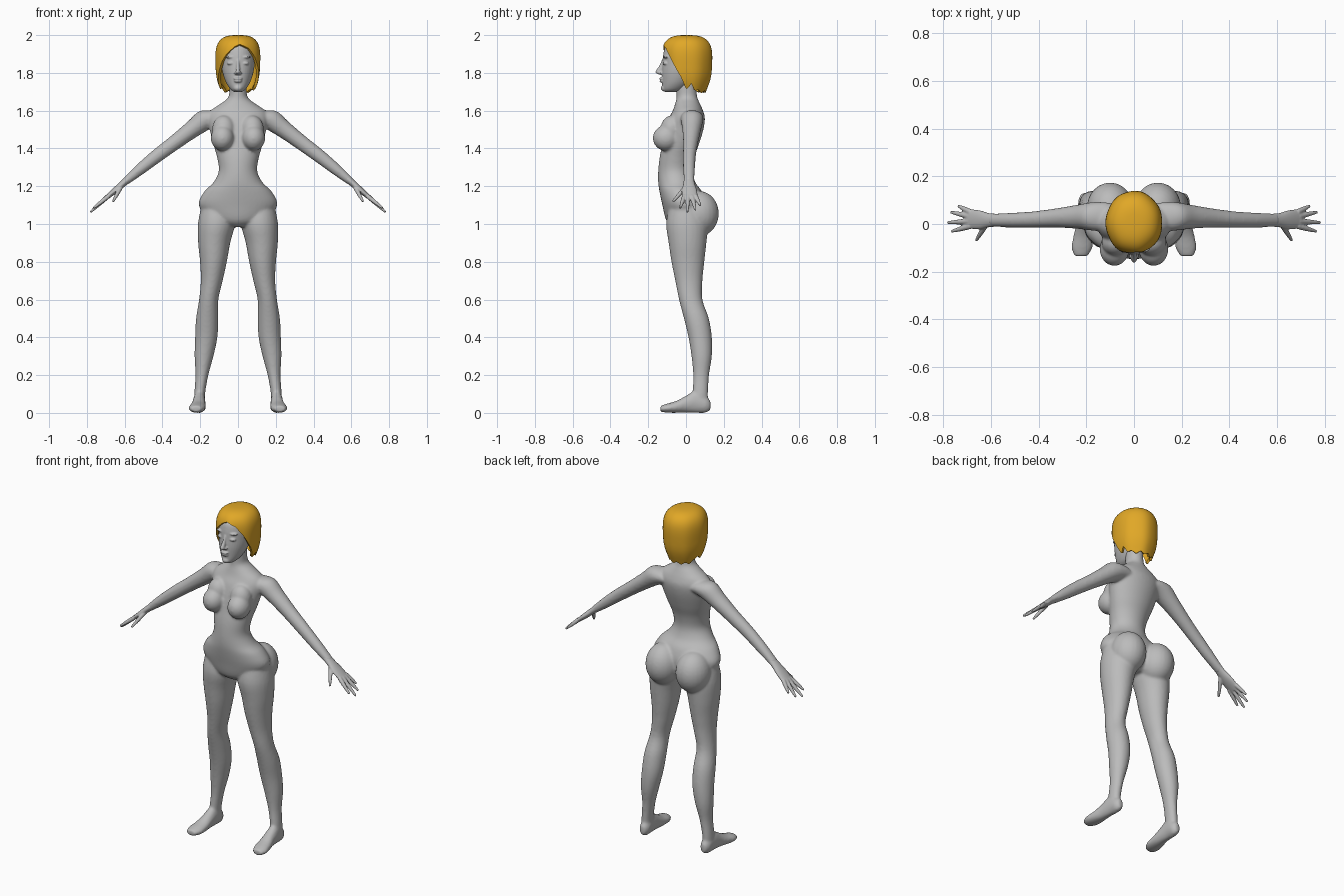
import bpy, bmesh, math
from mathutils import Vector, Matrix

X, Y, Z = Vector((1, 0, 0)), Vector((0, 1, 0)), Vector((0, 0, 1))


def material(name, rgb):
    m = bpy.data.materials.new(name)
    m.diffuse_color = (*rgb, 1)
    return m


SKIN = material("grey", (0.5, 0.5, 0.5))
HAIR = material("golden_yellow", (0.75, 0.39, 0.02))


def spline(rows, steps=4):
    """Smooth curve through rows of numbers (Catmull-Rom)."""
    out = []
    for i in range(len(rows) - 1):
        p = [rows[max(0, min(len(rows) - 1, i + k))] for k in (-1, 0, 1, 2)]
        for s in range(steps):
            t = s / steps
            out.append([0.5 * (2 * b + (c - a) * t + (2 * a - 5 * b + 4 * c - d) * t * t
                               + (3 * b - a - 3 * c + d) * t ** 3) for a, b, c, d in zip(*p)])
    return out + [list(rows[-1])]


def loft(bm, rows, u, v, sides=28):
    """Closed skin over ellipses (x, y, z, radius_u, radius_v)."""
    rings = []
    for x, y, z, ru, rv in spline(rows):
        rings.append([bm.verts.new(Vector((x, y, z)) + u * ru * math.cos(a) + v * rv * math.sin(a))
                      for a in (2 * math.pi * i / sides for i in range(sides))])
    for r, q in zip(rings, rings[1:]):
        for i in range(sides):
            j = (i + 1) % sides
            bm.faces.new((r[i], r[j], q[j], q[i]))
    bm.faces.new(rings[0][::-1])
    bm.faces.new(rings[-1])


def ball(bm, c, r):
    bmesh.ops.create_uvsphere(bm, u_segments=24, v_segments=16, radius=1,
                              matrix=Matrix.Translation(c) @ Matrix.Diagonal((*r, 1)))


def upright(rows):
    """Turn (z, half_width, front_y, back_y) into loft rows."""
    return [(0, (f + b) / 2, z, w, (b - f) / 2) for z, w, f, b in rows]


def flip(rows, s):
    return [(s * r[0], *r[1:]) for r in rows]


def finish(name, bm, mat, voxel=0, smooth=0):
    bmesh.ops.recalc_face_normals(bm, faces=bm.faces)
    me = bpy.data.meshes.new(name)
    bm.to_mesh(me)
    bm.free()
    me.materials.append(mat)
    ob = bpy.data.objects.new(name, me)
    bpy.context.collection.objects.link(ob)
    bpy.ops.object.select_all(action='DESELECT')
    ob.select_set(True)
    bpy.context.view_layer.objects.active = ob
    if voxel:
        # fuse the overlapping volumes into one smooth skin
        m = ob.modifiers.new("fuse", 'REMESH')
        m.mode, m.voxel_size = 'VOXEL', voxel
        m = ob.modifiers.new("relax", 'SMOOTH')
        m.factor, m.iterations = 0.5, smooth
    else:
        m = ob.modifiers.new("thickness", 'SOLIDIFY')
        m.thickness, m.offset = 0.014, -1
    for m in list(ob.modifiers):
        bpy.ops.object.modifier_apply(modifier=m.name)
    bpy.ops.object.shade_smooth()
    return ob


# Body: torso, neck, bust, hips, arms, legs and feet
bm = bmesh.new()
loft(bm, upright([
    (0.985, 0.07, -0.07, 0.05), (1.02, 0.15, -0.105, 0.09), (1.10, 0.208, -0.125, 0.105),
    (1.17, 0.180, -0.14, 0.085), (1.22, 0.130, -0.147, 0.05), (1.28, 0.102, -0.147, 0.033),
    (1.35, 0.110, -0.14, 0.043), (1.42, 0.130, -0.125, 0.068), (1.50, 0.150, -0.108, 0.092),
    (1.56, 0.160, -0.09, 0.10), (1.60, 0.145, -0.07, 0.09), (1.635, 0.095, -0.058, 0.075),
    (1.67, 0.052, -0.05, 0.06), (1.72, 0.046, -0.05, 0.055), (1.78, 0.046, -0.05, 0.055)]), X, Y, 40)
ARM = [(0.10, 0.03, 1.565, 0.060, 0.045), (0.17, 0.032, 1.553, 0.060, 0.056),
       (0.24, 0.03, 1.503, 0.050, 0.047), (0.33, 0.025, 1.435, 0.040, 0.040),
       (0.43, 0.018, 1.36, 0.034, 0.036), (0.52, 0.016, 1.288, 0.031, 0.030),
       (0.60, 0.016, 1.222, 0.027, 0.020)]
LEG = [(0.110, 0.00, 1.09, 0.085, 0.09), (0.114, 0.005, 1.00, 0.098, 0.110),
       (0.126, 0.008, 0.90, 0.085, 0.100), (0.130, 0.010, 0.80, 0.071, 0.087),
       (0.139, 0.015, 0.70, 0.058, 0.072), (0.155, 0.025, 0.60, 0.051, 0.062),
       (0.163, 0.055, 0.50, 0.059, 0.066), (0.168, 0.075, 0.40, 0.059, 0.062),
       (0.180, 0.083, 0.30, 0.050, 0.054), (0.191, 0.080, 0.20, 0.034, 0.042),
       (0.202, 0.076, 0.11, 0.029, 0.041), (0.204, 0.075, 0.05, 0.028, 0.040)]
FOOT = [(0.203, 0.130, 0.04, 0.014, 0.024), (0.203, 0.105, 0.045, 0.029, 0.044),
        (0.205, 0.05, 0.058, 0.032, 0.058), (0.207, 0.0, 0.046, 0.035, 0.045),
        (0.212, -0.05, 0.032, 0.042, 0.032), (0.218, -0.10, 0.025, 0.044, 0.024),
        (0.222, -0.135, 0.022, 0.028, 0.016)]
ARM_UP = Vector((0.6, 0, 0.8))
for s in (-1, 1):
    up = Vector((s * ARM_UP.x, 0, ARM_UP.z))
    loft(bm, flip(ARM, s), Y, up)
    loft(bm, flip(LEG, s), X, Y)
    loft(bm, flip(FOOT, s), X, Z)
    ball(bm, (s * 0.082, -0.105, 1.455), (0.062, 0.071, 0.068))    # bust
    ball(bm, (s * 0.075, -0.075, 1.50), (0.062, 0.060, 0.075))
    ball(bm, (s * 0.100, 0.068, 1.055), (0.098, 0.106, 0.120))     # seat of the hips
finish("body", bm, SKIN, 0.007, 8)

# Hands: palm, four fingers and thumb
bm = bmesh.new()
PALM = [(0.575, 0.016, 1.243, 0.027, 0.020), (0.61, 0.016, 1.213, 0.030, 0.018),
        (0.65, 0.018, 1.178, 0.040, 0.016), (0.70, 0.022, 1.136, 0.040, 0.011)]
FINGERS = [((0.685, 0.050, 1.150), (0.737, 0.076, 1.098)), ((0.69, 0.032, 1.146), (0.768, 0.050, 1.074)),
           ((0.69, 0.011, 1.146), (0.782, 0.006, 1.062)), ((0.685, -0.009, 1.148), (0.765, -0.031, 1.084)),
           ((0.62, -0.002, 1.195), (0.662, -0.070, 1.118))]
for s in (-1, 1):
    up = Vector((s * ARM_UP.x, 0, ARM_UP.z))
    loft(bm, flip(PALM, s), Y, up)
    for a, b in FINGERS:
        mid = [(p + q) / 2 for p, q in zip(a, b)]
        rows = [(*a, 0.012, 0.012), (*mid, 0.0105, 0.0105), (*b, 0.006, 0.006)]
        d = (Vector(b) - Vector(a)).normalized()
        d.x *= s
        side = up.cross(d).normalized()
        loft(bm, flip(rows, s), side, d.cross(side), 14)
finish("hands", bm, SKIN, 0.004, 3)

# Head with nose, lips, chin, eyelids and brows
bm = bmesh.new()
loft(bm, upright([
    (1.700, 0.022, -0.115, -0.05), (1.715, 0.042, -0.125, -0.01), (1.75, 0.064, -0.126, 0.03),
    (1.80, 0.081, -0.128, 0.07), (1.85, 0.089, -0.125, 0.095), (1.90, 0.092, -0.120, 0.105),
    (1.94, 0.080, -0.106, 0.09), (1.968, 0.045, -0.06, 0.05)]), X, Y, 40)
loft(bm, [(0, -0.116, 1.872, 0.009, 0.010), (0, -0.128, 1.84, 0.009, 0.012),
          (0, -0.143, 1.812, 0.012, 0.016), (0, -0.142, 1.800, 0.014, 0.018),
          (0, -0.128, 1.790, 0.012, 0.010)], X, Y, 20)
ball(bm, (0, -0.128, 1.770), (0.024, 0.014, 0.007))
ball(bm, (0, -0.126, 1.756), (0.021, 0.014, 0.007))
ball(bm, (0, -0.112, 1.719), (0.024, 0.021, 0.018))
for s in (-1, 1):
    ball(bm, (s * 0.038, -0.107, 1.851), (0.021, 0.016, 0.010))
    ball(bm, (s * 0.038, -0.104, 1.884), (0.030, 0.016, 0.007))
    ball(bm, (s * 0.013, -0.133, 1.799), (0.008, 0.010, 0.007))
finish("head", bm, SKIN, 0.004, 3)


# Hair: a bob whose rim height changes around the head
def ramp(pts, x):
    for (a, p), (b, q) in zip(pts, pts[1:]):
        if x <= b:
            return p + (q - p) * max(0, (x - a) / (b - a))
    return pts[-1][1]


RIM = [(-180, 1.70), (-130, 1.70), (-112, 1.715), (-102, 1.74), (-88, 1.71), (-75, 1.76), (-60, 1.81),
       (-45, 1.86), (-30, 1.90), (-10, 1.938), (5, 1.952), (30, 1.93), (48, 1.885), (60, 1.84),
       (75, 1.78), (88, 1.71), (102, 1.74), (112, 1.715), (130, 1.70), (180, 1.70)]
TAPER = [(1.69, 0.72), (1.72, 0.80), (1.75, 0.90), (1.80, 0.975), (1.87, 1.0)]
bm = bmesh.new()
N, M = 96, 18
top = bm.verts.new((0, 0.005, 2.0))
cols = []
for i in range(N):
    deg = -180 + 360 * i / N
    a = math.radians(deg)
    rim = ramp(RIM, deg) + (0.006 * math.sin(12 * a) if abs(deg) > 100 else 0)
    col = []
    for k in range(1, M + 1):
        z = 2.0 - (2.0 - rim) * (k / M) ** 2
        f = (1 - ((z - 1.87) / 0.13) ** 3) ** (1 / 3) if z > 1.87 else ramp(TAPER, z)
        f *= 1 + 0.012 * math.sin(7 * a) * k / M
        col.append(bm.verts.new((0.119 * f * math.sin(a), 0.005 - 0.134 * f * math.cos(a), z)))
    cols.append(col)
for i in range(N):
    c, d = cols[i], cols[(i + 1) % N]
    bm.faces.new((top, c[0], d[0]))
    for k in range(M - 1):
        bm.faces.new((c[k], c[k + 1], d[k + 1], d[k]))
finish("hair", bm, HAIR)
bpy.ops.object.shade_smooth_by_angle(angle=math.radians(50))
